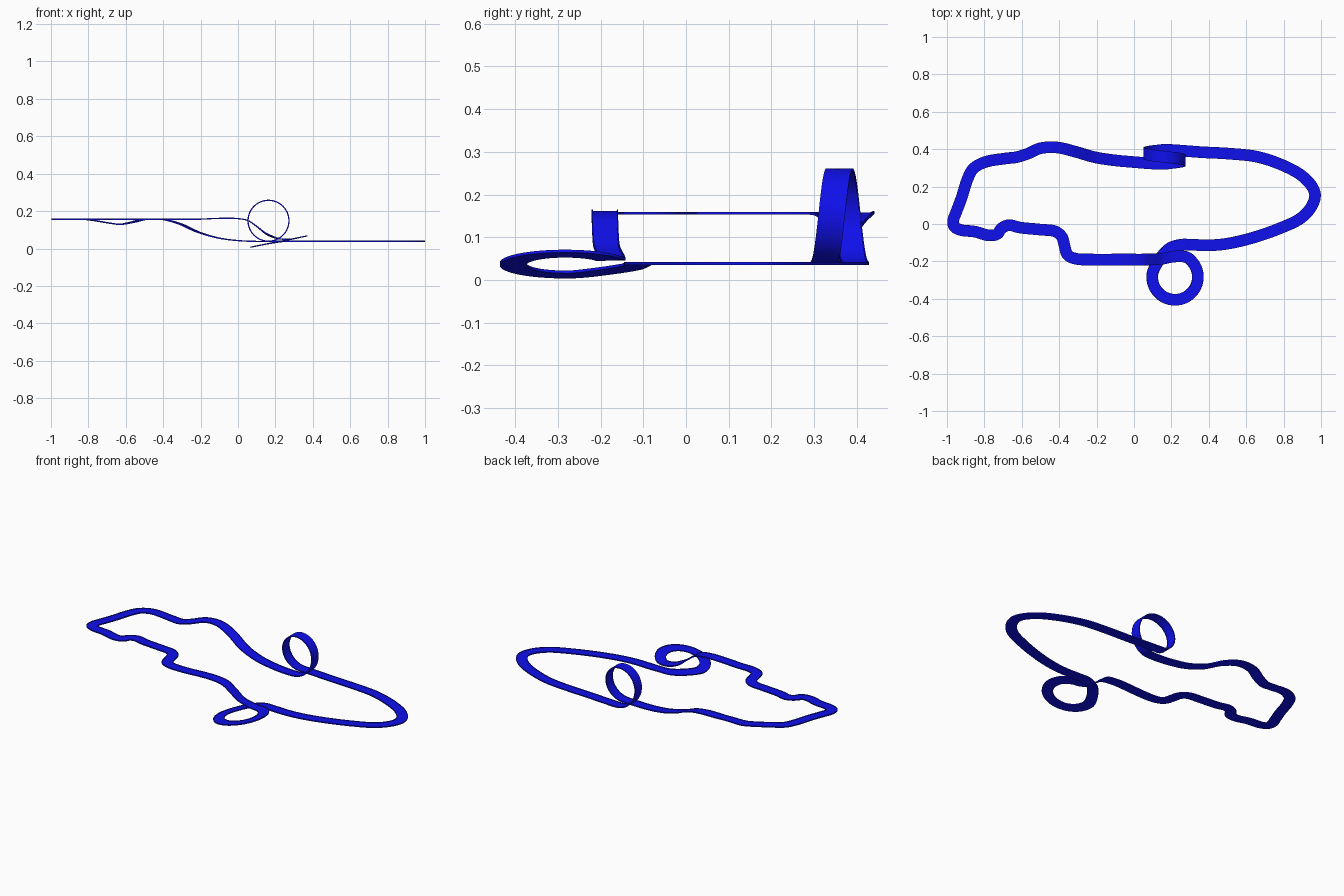
import bpy, bmesh, math
from mathutils import Vector

if "Cube" in bpy.data.objects:
    bpy.data.objects.remove(bpy.data.objects["Cube"])

HIGH, LOW = 0.153, 0.035          # heights of the two flat levels
UP = Vector((0, 0, 1))
path = []                         # (position, up direction)


def add(points, z=None, up=UP):
    for p in points:
        path.append((Vector(p if z is None else (*p, z)), Vector(up)))


# Back straight: dip, descent and run-in to the vertical loop
add([(-0.80, 0.33, 0.151), (-0.69, 0.35, 0.133), (-0.63, 0.357, 0.126),
     (-0.57, 0.375, 0.136), (-0.50, 0.405, 0.152), (-0.41, 0.409, HIGH),
     (-0.315, 0.387, 0.130), (-0.21, 0.357, 0.083), (-0.10, 0.34, 0.052),
     (0.0, 0.331, 0.039), (0.09, 0.324, LOW)])

# Vertical loop, shifting backwards as it turns
R, cx, cz = 0.1125, 0.163, 0.1485
for i in range(25):
    a = math.tau * i / 24
    side = Vector((math.sin(a), 0, -math.cos(a)))
    add([(cx + R * side.x, 0.322 + 0.075 * i / 24, cz + R * side.z)], up=-side)

# Low sweeping curve round the right end
add([(0.24, 0.393), (0.36, 0.384), (0.51, 0.376), (0.66, 0.359), (0.80, 0.312),
     (0.90, 0.256), (0.955, 0.195), (0.968, 0.15), (0.947, 0.09), (0.89, 0.03),
     (0.80, -0.015), (0.64, -0.072), (0.50, -0.105), (0.40, -0.114),
     (0.31, -0.111)], LOW)

# Flat spiral: exit, banked ring, then climb back up (path runs in reverse)
bank = (-0.2, 0, 1)
add([(0.25, -0.111, LOW)])
add([(0.195, -0.128, 0.028), (0.147, -0.175, 0.020)], up=bank)
for i in range(15):
    a = math.radians(170 + 250 * i / 14)
    x = 0.22 + 0.122 * math.cos(a)
    add([(x, -0.283 + 0.122 * math.sin(a), 0.034 + 0.2 * (x - 0.22))], up=bank)
add([(0.215, -0.174, 0.050), (0.15, -0.186, 0.076), (0.10, -0.189, 0.114),
     (0.05, -0.190, 0.147), (-0.02, -0.190, 0.158), (-0.10, -0.190, 0.158)])

# High twisting section round the left end
add([(-0.22, -0.190), (-0.31, -0.186), (-0.355, -0.165), (-0.372, -0.115),
     (-0.385, -0.07), (-0.42, -0.04), (-0.50, -0.030), (-0.61, -0.019),
     (-0.67, -0.006), (-0.71, -0.025), (-0.73, -0.053), (-0.775, -0.061),
     (-0.85, -0.041), (-0.93, -0.031), (-0.962, -0.012), (-0.966, 0.02),
     (-0.95, 0.065), (-0.922, 0.14), (-0.89, 0.24), (-0.86, 0.295)], HIGH)


def spline(p, t):
    """Centripetal Catmull-Rom between p[1] and p[2]."""
    k = [0.0]
    for i in range(3):
        k.append(k[-1] + math.sqrt((p[i + 1] - p[i]).length))
    u = k[1] + t * (k[2] - k[1])
    mix = lambda a, b, i, j: a.lerp(b, (u - k[i]) / (k[j] - k[i]))
    a = [mix(p[i], p[i + 1], i, i + 1) for i in range(3)]
    b = [mix(a[i], a[i + 1], i, i + 2) for i in range(2)]
    return mix(b[0], b[1], 1, 2)


# Smooth closed centre line
STEPS, n = 6, len(path)
line = []
for i in range(n):
    pts = [path[(i + j) % n][0] for j in (-1, 0, 1, 2)]
    for s in range(STEPS):
        t = s / STEPS
        line.append((spline(pts, t), path[i][1].lerp(path[(i + 1) % n][1], t)))

# Shallow channel cross-section: floor with a low lip on each edge
W, LIP, FLOOR, RIM = 0.031, 0.003, 0.003, 0.0065
profile = [(-W, 0), (W, 0), (W, RIM), (W - LIP, RIM), (W - LIP, FLOOR),
           (LIP - W, FLOOR), (LIP - W, RIM), (-W, RIM)]

# Sweep the channel along the centre line
bm = bmesh.new()
rings = []
m = len(line)
for i, (pos, up) in enumerate(line):
    tangent = (line[(i + 1) % m][0] - line[i - 1][0]).normalized()
    across = tangent.cross(up).normalized()
    normal = across.cross(tangent)
    rings.append([bm.verts.new(pos + across * a + normal * b) for a, b in profile])
for i in range(m):
    r, s = rings[i], rings[(i + 1) % m]
    for j in range(len(profile)):
        k = (j + 1) % len(profile)
        bm.faces.new((r[j], r[k], s[k], s[j]))
bmesh.ops.recalc_face_normals(bm, faces=bm.faces)
mesh = bpy.data.meshes.new("track")
bm.to_mesh(mesh)
bm.free()

track = bpy.data.objects.new("track", mesh)
bpy.context.collection.objects.link(track)
blue = bpy.data.materials.new("blue")
blue.diffuse_color = (0.005, 0.005, 0.85, 1)
blue.use_nodes = True
blue.node_tree.nodes["Principled BSDF"].inputs["Base Color"].default_value = blue.diffuse_color
mesh.materials.append(blue)
bpy.context.view_layer.objects.active = track
track.select_set(True)
bpy.ops.object.shade_smooth_by_angle(angle=math.radians(30))
